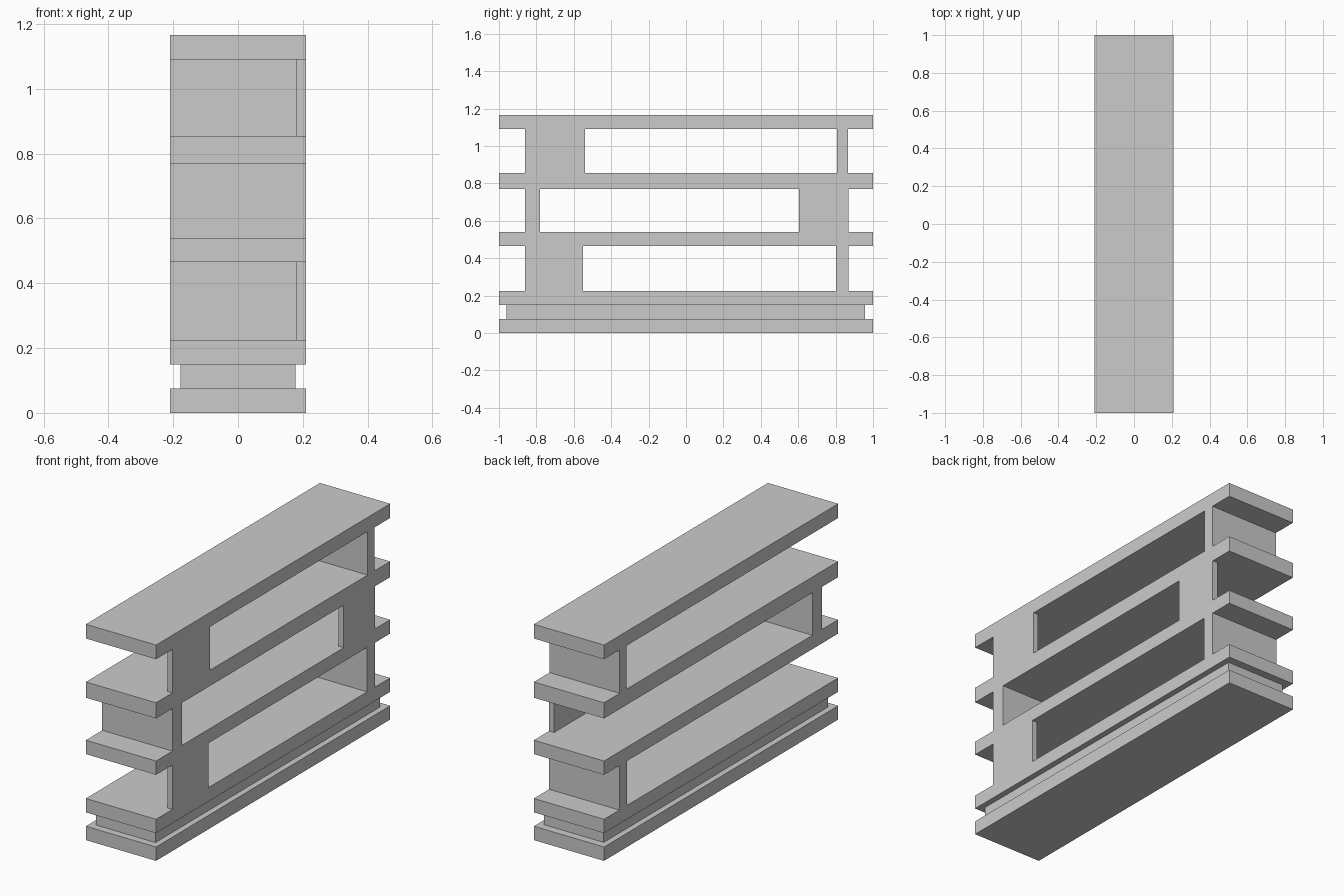
import bpy
import bmesh
from mathutils import Vector

if "Cube" in bpy.data.objects:
    bpy.data.objects.remove(bpy.data.objects["Cube"])

HALF_W = 0.21    # half width in x
SKIN = 0.03      # thickness of the side panels


def box(name, x, y, z):
    """Axis-aligned box from (min, max) ranges."""
    lo, hi = Vector((x[0], y[0], z[0])), Vector((x[1], y[1], z[1]))
    bm = bmesh.new()
    bmesh.ops.create_cube(bm, size=1)
    for v in bm.verts:
        v.co = Vector([l if c < 0 else h for c, l, h in zip(v.co, lo, hi)])
    mesh = bpy.data.meshes.new(name)
    bm.to_mesh(mesh)
    bm.free()
    obj = bpy.data.objects.new(name, mesh)
    bpy.context.collection.objects.link(obj)
    return obj


FULL = (-HALF_W, HALF_W)
SIDE = (HALF_W - SKIN, HALF_W)

# Base slab and recessed plinth
box("base_slab", FULL, (-1, 1), (0, 0.075))
box("recessed_plinth", (-0.178, 0.178), (-0.96, 0.957), (0.075, 0.15))

# Horizontal shelves
shelves = [("bottom_shelf", 0.15, 0.225), ("lower_shelf", 0.465, 0.54),
           ("upper_shelf", 0.77, 0.855), ("top_shelf", 1.09, 1.167)]
for name, z0, z1 in shelves:
    box(name, FULL, (-1, 1), (z0, z1))

# Each tier: one full-width end panel and one thin side panel, alternating ends
tiers = [("lower", (0.803, 0.87), (-0.86, -0.55)),
         ("middle", (-0.86, -0.78), (0.603, 0.87)),
         ("upper", (0.807, 0.867), (-0.86, -0.54))]
for i, (name, end_y, side_y) in enumerate(tiers):
    z = (shelves[i][2], shelves[i + 1][1])
    box(name + "_end_panel", FULL, end_y, z)
    box(name + "_side_panel", SIDE, side_y, z)
